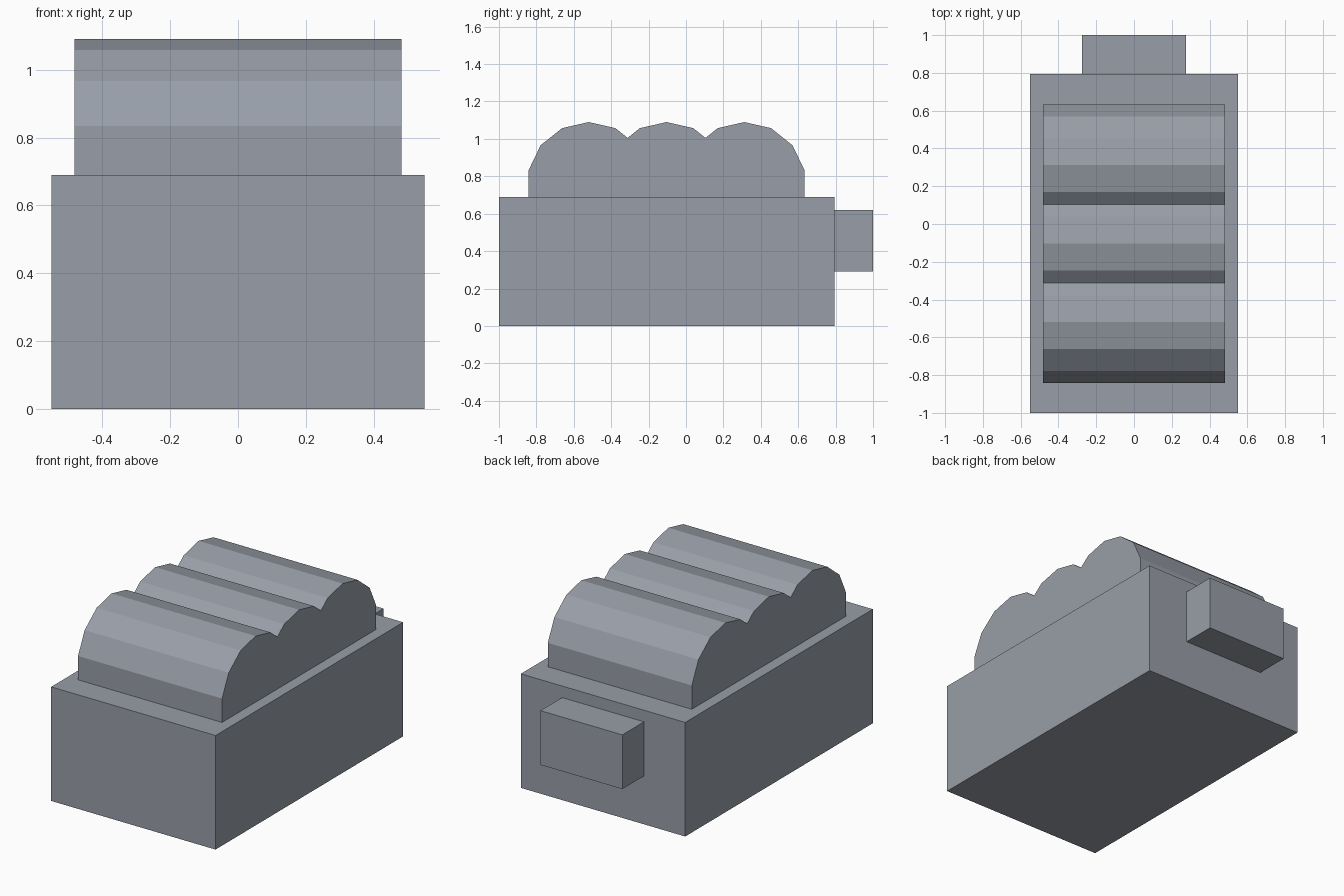
import bpy, math

if "Cube" in bpy.data.objects:
    bpy.data.objects.remove(bpy.data.objects["Cube"])

# Blue-grey paint shared by every part
paint = bpy.data.materials.new("blue_grey")
paint.diffuse_color = (0.315, 0.343, 0.392, 1.0)
paint.use_nodes = True
paint.node_tree.nodes["Principled BSDF"].inputs["Base Color"].default_value = paint.diffuse_color


def make(name, verts, faces):
    mesh = bpy.data.meshes.new(name)
    mesh.from_pydata(verts, [], faces)
    mesh.update()
    mesh.materials.append(paint)
    obj = bpy.data.objects.new(name, mesh)
    bpy.context.collection.objects.link(obj)
    return obj


def extrude_x(name, profile, half_width):
    """Solid from a (y, z) outline, listed counter-clockwise seen from +x."""
    n = len(profile)
    verts = [(x, y, z) for x in (-half_width, half_width) for y, z in profile]
    faces = [tuple(reversed(range(n))), tuple(range(n, 2 * n))]
    faces += [(i, (i + 1) % n, n + (i + 1) % n, n + i) for i in range(n)]
    return make(name, verts, faces)


def box(name, half_width, y0, y1, z0, z1):
    return extrude_x(name, [(y0, z0), (y1, z0), (y1, z1), (y0, z1)], half_width)


BODY_TOP = 0.69

# Main block and the small box on its back
box("body", 0.55, -1.0, 0.793, 0.0, BODY_TOP)
box("rear_box", 0.274, 0.793, 1.0, 0.292, 0.62)

# Ribbed top: outline of three overlapping 14-sided rolls
centres = [0.312, -0.104, -0.52]
radius, centre_z, step = 0.329, 0.761, 2 * math.pi / 14
pts = [(math.sin(k * step) * radius, centre_z + math.cos(k * step) * radius)
       for k in range(4)]
half_gap = (centres[0] - centres[1]) / 2
t = (half_gap - pts[1][0]) / (pts[2][0] - pts[1][0])
valley_z = pts[1][1] + t * (pts[2][1] - pts[1][1])

outline = [(centres[0] + pts[3][0], BODY_TOP)]
outline += [(centres[0] + y, z) for y, z in reversed(pts[2:])]
for i, c in enumerate(centres):
    outline += [(c + pts[1][0], pts[1][1]), (c, pts[0][1]), (c - pts[1][0], pts[1][1])]
    if i < 2:
        outline.append((c - half_gap, valley_z))
outline += [(centres[2] - y, z) for y, z in pts[2:]]
outline.append((centres[2] - pts[3][0], BODY_TOP))
extrude_x("ribbed_top", outline, 0.482)
